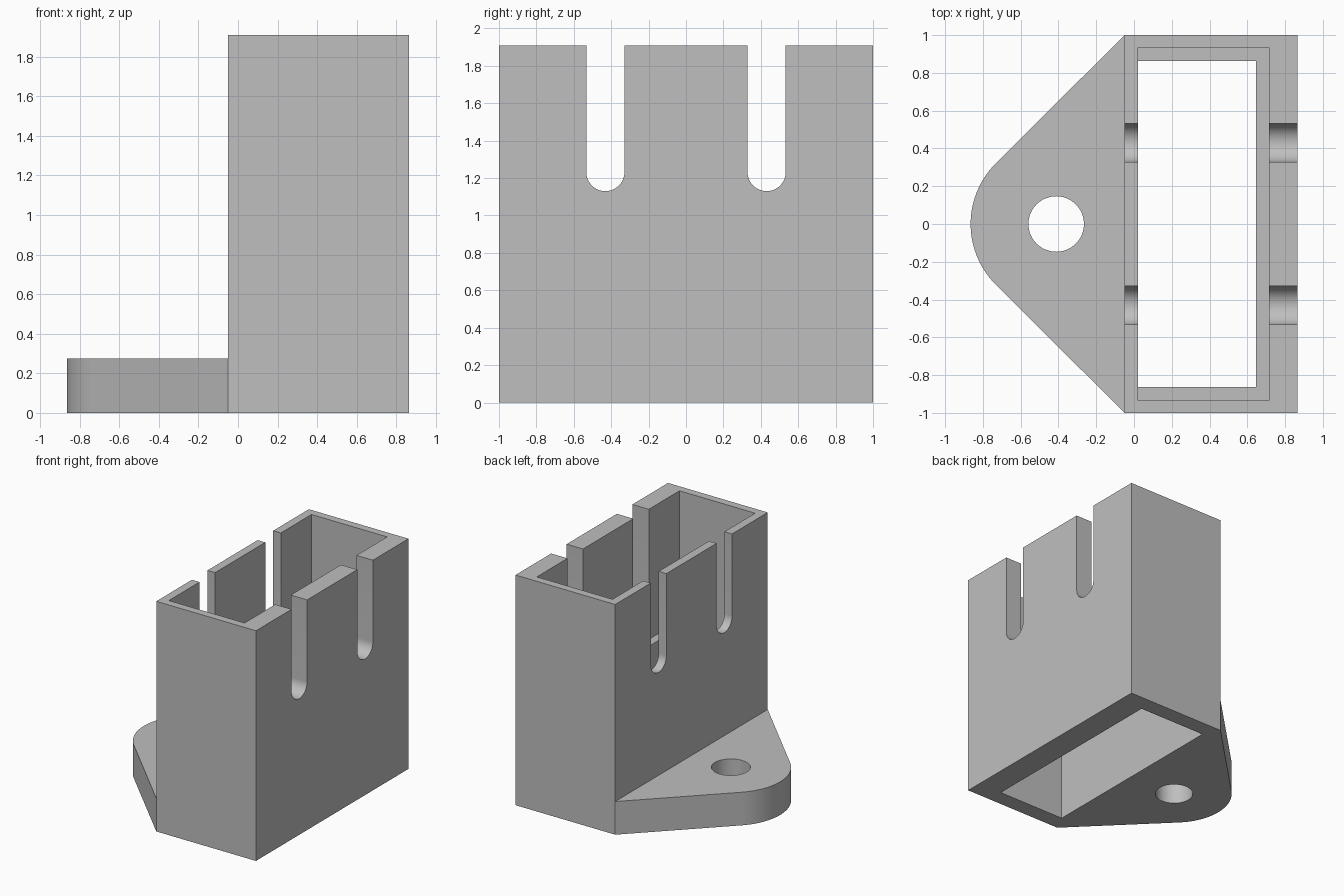
import bpy
import bmesh
from math import sin, cos, pi, atan2, acos, hypot, radians
from mathutils import Vector

cube = bpy.data.objects.get("Cube")
if cube:
    bpy.data.objects.remove(cube, do_unlink=True)

# Single flat grey
grey = bpy.data.materials.new("plain grey")
grey.use_nodes = True
colour = (0.52, 0.52, 0.52, 1)
grey.diffuse_color = colour
grey.node_tree.nodes["Principled BSDF"].inputs["Base Color"].default_value = colour


def prism(name, outline, offset):
    """Extrude a closed 3D outline along the offset vector."""
    bm = bmesh.new()
    face = bm.faces.new([bm.verts.new(p) for p in outline])
    top = bmesh.ops.extrude_face_region(bm, geom=[face])
    verts = [v for v in top["geom"] if isinstance(v, bmesh.types.BMVert)]
    bmesh.ops.translate(bm, verts=verts, vec=Vector(offset))
    bmesh.ops.recalc_face_normals(bm, faces=bm.faces)
    mesh = bpy.data.meshes.new(name)
    bm.to_mesh(mesh)
    bm.free()
    mesh.materials.append(grey)
    obj = bpy.data.objects.new(name, mesh)
    bpy.context.collection.objects.link(obj)
    return obj


def box(name, x0, x1, y, z0, z1):
    rect = [(x0, -y, z0), (x1, -y, z0), (x1, y, z0), (x0, y, z0)]
    return prism(name, rect, (0, 0, z1 - z0))


def arc(cx, cy, r, start, end, steps):
    angles = [start + (end - start) * i / steps for i in range(steps + 1)]
    return [(cx + r * cos(a), cy + r * sin(a)) for a in angles]


def combine(target, tool, operation):
    mod = target.modifiers.new(operation.lower(), "BOOLEAN")
    mod.operation = operation
    mod.solver = "EXACT"
    mod.object = tool
    tool.hide_render = True
    bpy.context.view_layer.objects.active = target
    bpy.ops.object.modifier_apply(modifier=mod.name)
    bpy.data.objects.remove(tool, do_unlink=True)


HEIGHT, BACK, FRONT = 1.91, -0.05, 0.865
HOLE_X, ROUND = -0.412, 0.453

# Tall rectangular housing
housing = box("slotted_housing", BACK, FRONT, 1.0, 0, HEIGHT)

# Mounting flange: straight sides tangent to a rounded nose
dx = BACK - HOLE_X
tangent = atan2(1, dx) + acos(ROUND / hypot(dx, 1))
nose = arc(HOLE_X, 0, ROUND, tangent, 2 * pi - tangent, 40)
outline = [(0, 1), (BACK, 1)] + nose + [(BACK, -1), (0, -1)]
flange = prism("mounting_flange", [(x, y, 0) for x, y in outline], (0, 0, 0.275))
combine(housing, flange, "UNION")

# Through opening, and the wider pocket that leaves an inner ledge
combine(housing, box("opening_cutter", 0.02, 0.645, 0.862, -0.1, 2.1), "DIFFERENCE")
combine(housing, box("pocket_cutter", 0.02, 0.715, 0.935, 0.83, 2.1), "DIFFERENCE")

# Round screw hole
hole = [(x, y, -0.1) for x, y in arc(HOLE_X, 0, 0.147, 0, 2 * pi, 48)[:-1]]
combine(housing, prism("hole_cutter", hole, (0, 0, 0.6)), "DIFFERENCE")

# Round-bottomed slots through both long walls
for side in (-1, 1):
    y, r = side * 0.431, 0.102
    slot = arc(y, 1.232, r, pi, 2 * pi, 24) + [(y + r, 2.1), (y - r, 2.1)]
    cutter = prism("slot_cutter", [(-0.2, a, b) for a, b in slot], (1.3, 0, 0))
    combine(housing, cutter, "DIFFERENCE")

# Smooth curved walls, sharp corners
bpy.ops.object.select_all(action="DESELECT")
housing.select_set(True)
bpy.context.view_layer.objects.active = housing
bpy.ops.object.shade_smooth_by_angle(angle=radians(25))
